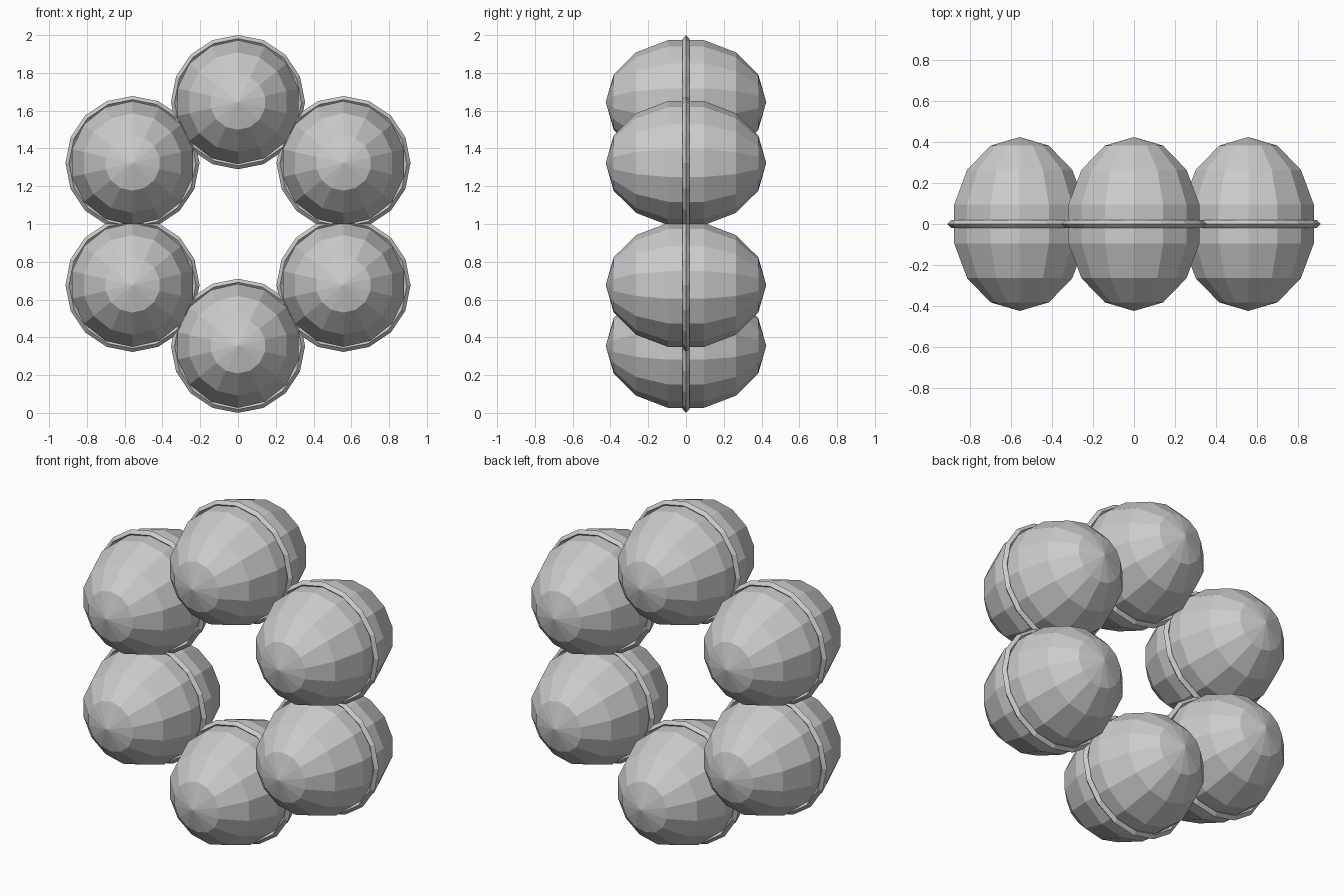
import bpy
from math import sin, cos, pi

if "Cube" in bpy.data.objects:
    bpy.data.objects.remove(bpy.data.objects["Cube"])

grey = bpy.data.materials.new("plain grey")
grey.use_nodes = True
colour = (0.6, 0.6, 0.6, 1)
grey.diffuse_color = colour
grey.node_tree.nodes["Principled BSDF"].inputs["Base Color"].default_value = colour


def lathe(name, profile, segments, loop=False, poles=None):
    """Turn (radius, y) points about the y axis, first corner pointing up."""
    n = len(profile)
    verts = [(r * sin(2 * pi * s / segments), y, r * cos(2 * pi * s / segments))
             for s in range(segments) for r, y in profile]
    faces = []
    for s in range(segments):
        a, b = s * n, (s + 1) % segments * n
        for i in range(n if loop else n - 1):
            j = (i + 1) % n
            faces.append((a + i, a + j, b + j, b + i))
    if poles:
        first = len(verts)
        verts += [(0, y, 0) for y in poles]
        for s in range(segments):
            a, b = s * n, (s + 1) % segments * n
            faces += [(first, a, b), (first + 1, b + n - 1, a + n - 1)]
    mesh = bpy.data.meshes.new(name)
    mesh.from_pydata(verts, [], faces)
    mesh.materials.append(grey)
    mesh.update()
    return mesh


# Stretched low-poly ball and the thin diamond-section band around it
ROWS, BALL, DEPTH = 7, 0.337, 0.425
ball = lathe("ball", [(BALL * sin(pi * k / ROWS), -DEPTH * cos(pi * k / ROWS))
                      for k in range(1, ROWS)], 2 * ROWS, poles=(-DEPTH, DEPTH))
BAND, TUBE = 0.336, 0.019
band = lathe("band", [(BAND + TUBE * cos(pi * k / 2), TUBE * sin(pi * k / 2))
                      for k in range(4)], 16, loop=True)

# Six banded balls in an upright circle
CIRCLE = 0.645
for k in range(6):
    for mesh in (ball, band):
        part = bpy.data.objects.new(f"{mesh.name}_{k + 1}", mesh)
        part.location = (CIRCLE * sin(pi * k / 3), 0, 1 + CIRCLE * cos(pi * k / 3))
        bpy.context.collection.objects.link(part)
